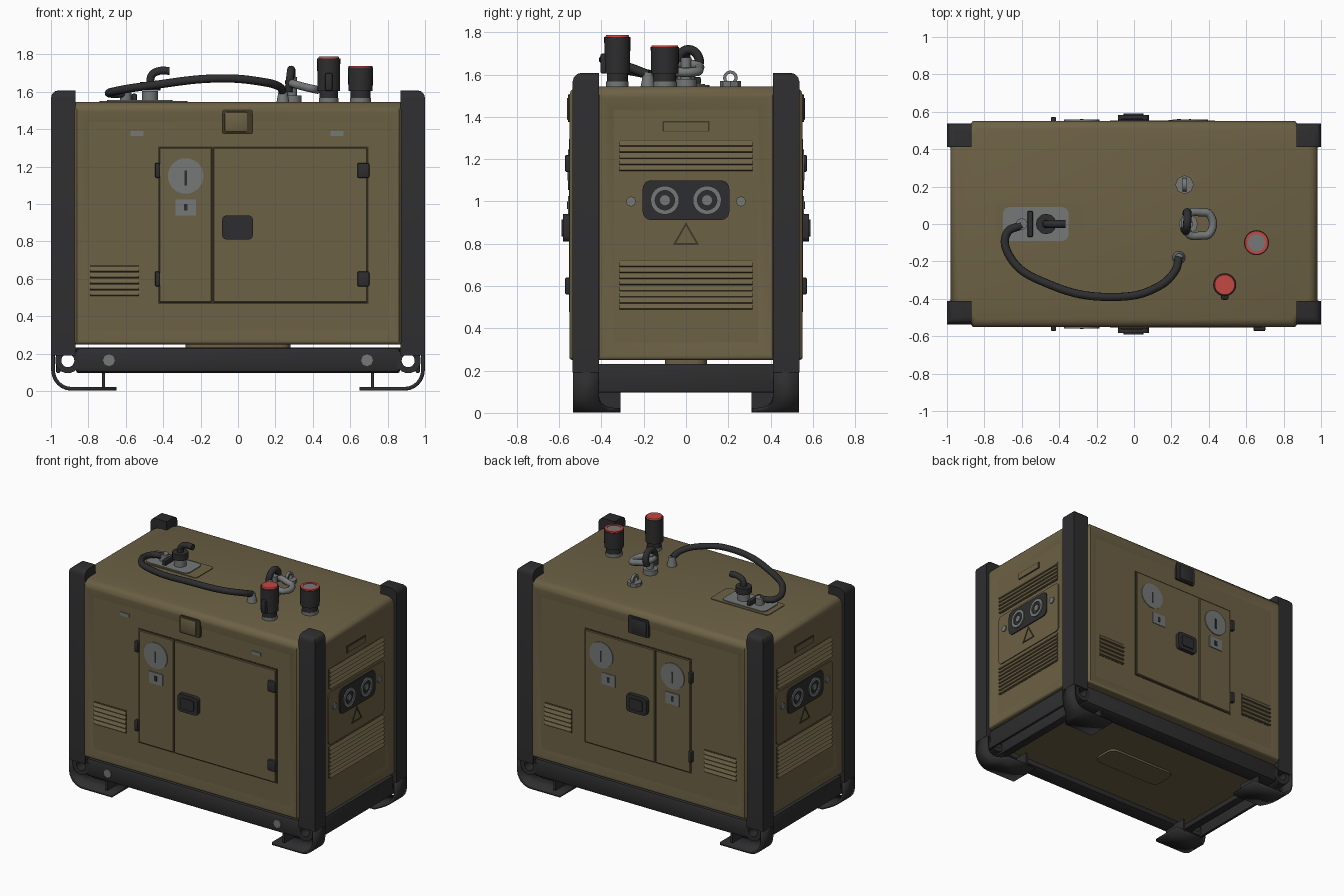
import bpy, bmesh, math
from mathutils import Matrix

if "Cube" in bpy.data.objects:
    bpy.data.objects.remove(bpy.data.objects["Cube"])


def material(name, rgb):
    m = bpy.data.materials.new(name)
    m.use_nodes = True
    m.diffuse_color = (*rgb, 1)
    m.node_tree.nodes["Principled BSDF"].inputs["Base Color"].default_value = (*rgb, 1)
    return m


OLIVE = material("olive_paint", (0.152, 0.12, 0.06))
SHADE = material("dark_olive", (0.05, 0.04, 0.02))
BLACK = material("black_rubber", (0.027, 0.027, 0.029))
STEEL = material("grey_steel", (0.18, 0.19, 0.19))
RED = material("red_paint", (0.55, 0.065, 0.055))
TURN = {'X': (0, math.pi / 2, 0), 'Y': (math.pi / 2, 0, 0), 'Z': (0, 0, 0)}


def finish(name, bm, mat, loc=(0, 0, 0)):
    bmesh.ops.recalc_face_normals(bm, faces=bm.faces)
    me = bpy.data.meshes.new(name)
    bm.to_mesh(me)
    bm.free()
    me.materials.append(mat)
    me.shade_smooth()
    me.set_sharp_from_angle(angle=math.radians(35))
    ob = bpy.data.objects.new(name, me)
    ob.location = loc
    bpy.context.collection.objects.link(ob)
    return ob


def box(name, x, y, z, mat, bevel=0.0, segments=2, axis=None, pick=None):
    """Box from three ranges; bevels all edges, those along one axis, or those picked."""
    size = [abs(r[1] - r[0]) for r in (x, y, z)]
    centre = [(r[0] + r[1]) / 2 for r in (x, y, z)]
    bm = bmesh.new()
    bmesh.ops.create_cube(bm, size=1, matrix=Matrix.Diagonal((*size, 1)))
    if bevel:
        edges = [e for e in bm.edges if axis is None
                 or abs((e.verts[0].co - e.verts[1].co)[axis]) > 1e-5]
        if pick:
            edges = [e for e in edges if pick((e.verts[0].co + e.verts[1].co) / 2)]
        bmesh.ops.bevel(bm, geom=edges, offset=bevel, segments=segments,
                        profile=0.5, affect='EDGES')
    return finish(name, bm, mat, centre)


def cyl(name, loc, r, depth, mat, axis='Z', r2=None, sides=24):
    bm = bmesh.new()
    bmesh.ops.create_cone(bm, cap_ends=True, segments=sides, radius1=r,
                          radius2=r if r2 is None else r2, depth=depth)
    finish(name, bm, mat, loc).rotation_euler = TURN[axis]


def ring(name, loc, r_out, r_in, depth, mat, axis='Z', n=24, phase=0.0):
    """Flat washer-like tube with n sides."""
    bm = bmesh.new()
    angles = [phase + 2 * math.pi * i / n for i in range(n)]
    loops = [[bm.verts.new((r * math.cos(a), r * math.sin(a), h)) for a in angles]
             for r, h in ((r_out, -depth / 2), (r_out, depth / 2), (r_in, depth / 2), (r_in, -depth / 2))]
    for k in range(4):
        a, b = loops[k], loops[(k + 1) % 4]
        for i in range(n):
            bm.faces.new((a[i], a[(i + 1) % n], b[(i + 1) % n], b[i]))
    finish(name, bm, mat, loc).rotation_euler = TURN[axis]


def tube(name, points, radius, mat, cyclic=False):
    cu = bpy.data.curves.new(name, 'CURVE')
    cu.dimensions = '3D'
    cu.bevel_depth, cu.bevel_resolution, cu.use_fill_caps = radius, 3, True
    sp = cu.splines.new('BEZIER')
    sp.bezier_points.add(len(points) - 1)
    sp.use_cyclic_u = cyclic
    for p, co in zip(sp.bezier_points, points):
        p.co = co
        p.handle_left_type = p.handle_right_type = 'AUTO'
    cu.materials.append(mat)
    bpy.context.collection.objects.link(bpy.data.objects.new(name, cu))


# Housing: chamfered plan, rounded roof edge, softly dished walls
bm = bmesh.new()
X, Y, CX, CY = 0.98, 0.552, 0.86, 0.41
plan = [(X, -CY), (X, CY), (CX, Y), (-CX, Y), (-X, CY), (-X, -CY), (-CX, -Y), (CX, -Y)]
base = bm.faces.new([bm.verts.new((x, y, 0.25)) for x, y in plan])
top = bmesh.ops.extrude_face_region(bm, geom=[base])
bmesh.ops.translate(bm, vec=(0, 0, 1.295), verts=[v for v in top['geom'] if isinstance(v, bmesh.types.BMVert)])
for height, width in ((1.545, 0.045), (0.25, 0.015)):
    rim = [e for e in bm.edges if all(abs(v.co.z - height) < 1e-4 for v in e.verts)]
    bmesh.ops.bevel(bm, geom=rim, offset=width, segments=3, profile=0.5, affect='EDGES')
bm.normal_update()
for axis, width, depth in ((0, 0.08, 0.022), (1, 0.07, 0.012)):
    for f in [f for f in bm.faces if abs(f.normal[axis]) > 0.99 and f.calc_area() > 0.5]:
        bmesh.ops.inset_individual(bm, faces=[f], thickness=0.01)
        bmesh.ops.inset_individual(bm, faces=[f], thickness=width, depth=-depth)
        bmesh.ops.inset_individual(bm, faces=[f], thickness=0.01)
finish("housing", bm, OLIVE)

# Corner posts and curled feet
for sx in (-1, 1):
    for sy in (-1, 1):
        box("corner_post", (sx * 0.868, sx), (sy * 0.412, sy * 0.536), (0.19, 1.608), BLACK, 0.04, 3,
            pick=lambda m: m.z > 0.5 and (m.x * sx > 0.03 or m.y * sy > 0.03))
        path = [(0.989, 0.22, 0.413)]
        for i in range(7):
            a = math.radians(15 * i)
            path.append((0.889 + 0.1 * math.cos(a), 0.112 - 0.1 * math.sin(a), 0.413 - 0.1 * (i / 6) ** 3))
        path.append((0.65, 0.012, 0.31))
        bm = bmesh.new()
        rows = [[bm.verts.new((sx * x, sy * w, z)) for w in (inner, 0.535)] for x, z, inner in path]
        for a, b in zip(rows, rows[1:]):
            bm.faces.new((a[0], a[1], b[1], b[0]))
        foot = finish("curled_foot", bm, BLACK)
        mod = foot.modifiers.new("thickness", 'SOLIDIFY')
        mod.thickness, mod.offset = 0.02, 0
        box("foot_gusset", (sx * 0.712, sx * 0.727), (sy * 0.31, sy * 0.5), (0.012, 0.11), BLACK)
        ring("rail_eye", (sx * 0.91, sy * 0.465, 0.163), 0.067, 0.035, 0.12, BLACK, 'Y')
    cyl("rail_bolt", (sx * 0.69, -0.526, 0.165), 0.032, 0.016, STEEL, 'Y', sides=8)

# Base frame with its floor pan
for s in (-1, 1):
    box("side_rail", (-0.87, 0.87), (s * 0.4, s * 0.526), (0.097, 0.234), BLACK, 0.025)
    box("end_rail", (s * 0.8, s * 0.865), (-0.43, 0.43), (0.097, 0.232), BLACK, 0.01)
    box("end_rail_cover", (s * 0.95, s * 0.972), (-0.43, 0.43), (0.097, 0.232), BLACK, 0.006)
    box("end_rail_top", (s * 0.85, s * 0.965), (-0.43, 0.43), (0.212, 0.232), BLACK)
box("floor_pan", (-0.83, 0.83), (-0.42, 0.42), (0.135, 0.225), OLIVE)
box("floor_boss", (-0.28, 0.28), (-0.1, 0.1), (0.12, 0.26), OLIVE, 0.05, 3, axis=2)


def side_louvers(s, x0, x1):
    box("louver_recess", (x0, x1), (s * 0.53, s * 0.542), (0.505, 0.675), SHADE)
    for i in range(5):
        z = 0.527 + 0.032 * i
        slat = box("louver_slat", (x0, x1), (s * 0.538, s * 0.546), (z - 0.015, z + 0.014), OLIVE)
        slat.rotation_euler.x = 0.45 * s


# Long sides: doors, instruments, latches, hinges, louvers
for s, door_end, gauges in ((-1, 0.69, ((-0.28, -0.28),)), (1, 0.435, ((-0.28, -0.28), (0.3, 0.24)))):
    box("door_gap", (-0.428, door_end + 0.008), (s * 0.53, s * 0.543), (0.467, 1.308), SHADE)
    box("instrument_panel", (-0.42, -0.14), (s * 0.53, s * 0.551), (0.475, 1.3), OLIVE, 0.004, 1)
    box("access_door", (-0.132, door_end), (s * 0.53, s * 0.553), (0.475, 1.3), OLIVE, 0.004, 1)
    for x, plate_x in gauges:
        cyl("gauge_face", (x, s * 0.552, 1.15), 0.095, 0.012, STEEL, 'Y', sides=28)
        box("gauge_needle", (x - 0.006, x + 0.006), (s * 0.555, s * 0.561), (1.1, 1.18), BLACK)
        box("switch_plate", (plate_x - 0.055, plate_x + 0.055), (s * 0.545, s * 0.557), (0.94, 1.025), STEEL)
        box("switch", (plate_x - 0.01, plate_x + 0.01), (s * 0.555, s * 0.562), (0.965, 1.0), BLACK)
    box("door_latch", (-0.085, 0.08), (s * 0.54, s * 0.582), (0.81, 0.94), BLACK, 0.025, 3, axis=1)
    box("latch_paddle", (-0.055, 0.05), (s * 0.57, s * 0.59), (0.835, 0.915), BLACK, 0.012, 2, axis=1)
    for x, half in ((0.67, 0.032), (-0.43, 0.014)) if s < 0 else ((-0.43, 0.014),):
        for z in (0.6, 1.18):
            box("door_hinge", (x - half, x + half), (s * 0.54, s * 0.573), (z - 0.04, z + 0.04), BLACK, 0.008)
    frame_mat, latch_mat = (SHADE, OLIVE) if s < 0 else (BLACK, BLACK)
    box("roof_latch_frame", (-0.085, 0.08), (s * 0.535, s * 0.558), (1.375, 1.505), frame_mat, 0.01, 2, axis=1)
    box("roof_latch", (-0.072, 0.05), (s * 0.54, s * 0.564), (1.385, 1.492), latch_mat, 0.008)
    side_louvers(s, -0.79, -0.53)
side_louvers(1, 0.55, 0.77)
for x in (-0.54, 0.53):
    box("rating_plate", (x - 0.035, x + 0.035), (-0.53, -0.546), (1.365, 1.39), STEEL)

# End walls: louvers and socket panel
for s in (-1, 1):
    for z0, z1, count in ((1.145, 1.29, 5), (0.49, 0.72, 8)):
        box("end_louver_recess", (s * 0.95, s * 0.96), (-0.315, 0.315), (z0, z1), SHADE)
        pitch = (z1 - z0) / count
        for i in range(count):
            z = z0 + pitch * (i + 0.5)
            slat = box("end_louver_slat", (s * 0.96, s * 0.968), (-0.315, 0.315),
                       (z - pitch * 0.5, z + pitch * 0.44), OLIVE)
            slat.rotation_euler.y = -0.5 * s
    box("socket_panel", (s * 0.94, s * 0.965), (-0.325, 0.325), (0.733, 1.118), OLIVE, 0.03, 3, axis=0)
    box("handle_slot", (s * 0.95, s * 0.962), (-0.11, 0.11), (1.33, 1.38), SHADE)
    box("handle_slot_cover", (s * 0.95, s * 0.966), (-0.105, 0.105), (1.333, 1.373), OLIVE)
    box("socket_plate", (s * 0.95, s * 0.973), (-0.205, 0.205), (0.912, 1.1), BLACK, 0.04, 4, axis=0)
    for y in (-0.1, 0.1):
        ring("socket_ring", (s * 0.974, y, 1.006), 0.068, 0.046, 0.014, STEEL, 'X')
        cyl("socket_core", (s * 0.972, y, 1.006), 0.024, 0.014, STEEL, 'X', sides=12)
        cyl("panel_bolt", (s * 0.966, y * 2.6, 1.0), 0.024, 0.014, STEEL, 'X', sides=8)
    ring("warning_sign", (s * 0.965, 0, 0.83), 0.072, 0.055, 0.008, SHADE, 'X', 3, math.pi)

# Roof: filler plate, cap, elbow and hose
box("filler_tray", (-0.74, -0.27), (-0.1, 0.11), (1.54, 1.55), OLIVE, 0.02, 2, axis=2)
box("filler_plate", (-0.7, -0.35), (-0.09, 0.09), (1.54, 1.556), STEEL, 0.03, 2, axis=2)
cyl("filler_neck", (-0.47, 0, 1.575), 0.042, 0.06, STEEL)
cyl("filler_cap", (-0.47, 0, 1.63), 0.055, 0.045, BLACK, sides=12)
tube("vent_elbow", [(-0.47, 0, 1.63), (-0.46, 0, 1.69), (-0.42, 0, 1.712), (-0.365, 0, 1.712)], 0.022, BLACK)
box("cap_lever", (-0.57, -0.54), (-0.07, 0.07), (1.55, 1.59), BLACK, 0.008)
cyl("hose_fitting", (-0.6, 0, 1.58), 0.03, 0.05, STEEL)
cyl("hose_nozzle", (0.24, -0.18, 1.575), 0.035, 0.07, STEEL, r2=0.022)
tube("fuel_hose", [(-0.6, -0.005, 1.59), (-0.68, -0.05, 1.59), (-0.66, -0.18, 1.603), (-0.46, -0.32, 1.635),
                   (-0.1, -0.39, 1.672), (0.12, -0.34, 1.655), (0.22, -0.25, 1.628), (0.24, -0.18, 1.6)],
     0.022, BLACK)

# Roof: lifting shackle and small eye
cyl("shackle_base", (0.29, 0, 1.56), 0.05, 0.04, STEEL, sides=12)
cyl("shackle_pin", (0.29, 0, 1.62), 0.025, 0.12, STEEL, sides=12)
tube("shackle_arch", [(0.27, -0.03, 1.6), (0.28, -0.03, 1.69), (0.285, 0.015, 1.718), (0.285, 0.06, 1.68),
                      (0.28, 0.055, 1.62)], 0.022, BLACK)
tube("shackle_loop", [(0.405, -0.05, 1.615), (0.405, 0.05, 1.615), (0.36, 0.062, 1.625), (0.29, 0.05, 1.645),
                      (0.29, -0.05, 1.645), (0.36, -0.062, 1.625)], 0.022, STEEL, cyclic=True)
cyl("eye_base", (0.27, 0.21, 1.555), 0.05, 0.03, STEEL, sides=8)
ring("roof_eye", (0.27, 0.21, 1.585), 0.035, 0.02, 0.02, STEEL, 'X', 12)

# Roof: two capped valves
for x, y, r, top_z in ((0.485, -0.325, 0.062, 1.778), (0.655, -0.1, 0.067, 1.73)):
    cyl("valve_flange", (x, y, 1.553), r * 0.85, 0.03, STEEL, sides=12)
    cyl("valve_collar", (x, y, 1.59), r * 0.8, 0.05, BLACK)
    cyl("valve_body", (x, y, (1.605 + top_z) / 2), r * 0.97, top_z - 1.605, BLACK, r2=r)
cyl("red_valve_top", (0.485, -0.325, 1.782), 0.057, 0.012, RED, r2=0.053)
ring("red_valve_rim", (0.655, -0.1, 1.733), 0.063, 0.046, 0.012, RED)
cyl("grey_valve_top", (0.655, -0.1, 1.731), 0.046, 0.01, STEEL)
box("valve_side_lever", (0.465, 0.505), (-0.405, -0.37), (1.605, 1.7), BLACK, 0.01)
